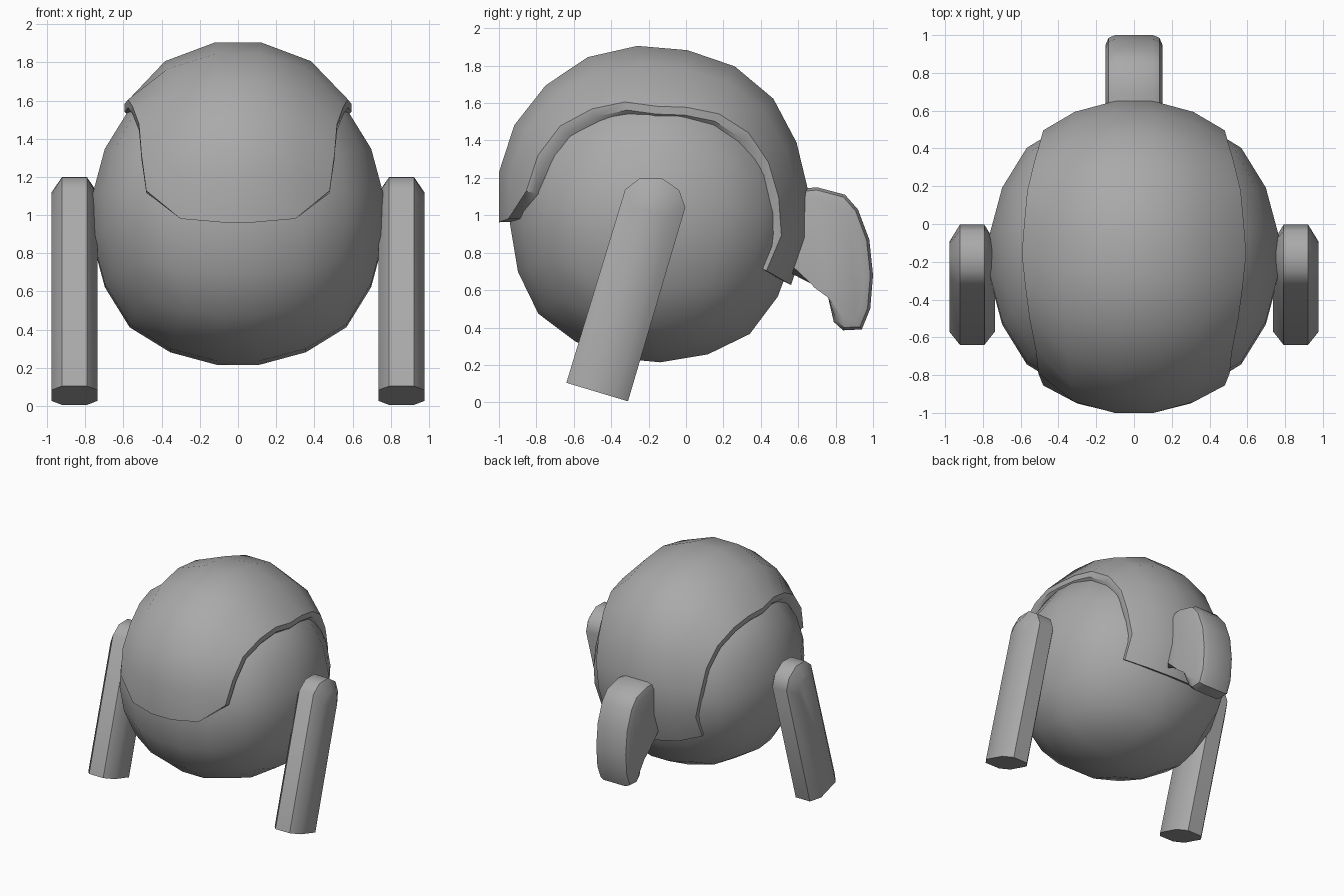
import bpy, bmesh
from math import sin, cos, radians, sqrt
from mathutils import Vector, Matrix

if "Cube" in bpy.data.objects:
    bpy.data.objects.remove(bpy.data.objects["Cube"])

grey = bpy.data.materials.new("plain_grey")
grey.use_nodes = True
COLOR = (0.4, 0.4, 0.4, 1)
grey.diffuse_color = COLOR
grey.node_tree.nodes["Principled BSDF"].inputs["Base Color"].default_value = COLOR


def finish(bm, name):
    """Turn a bmesh into a smooth shaded object with sharp creases."""
    bmesh.ops.recalc_face_normals(bm, faces=bm.faces)
    mesh = bpy.data.meshes.new(name)
    bm.to_mesh(mesh)
    bm.free()
    mesh.materials.append(grey)
    obj = bpy.data.objects.new(name, mesh)
    bpy.context.collection.objects.link(obj)
    bpy.ops.object.select_all(action='DESELECT')
    obj.select_set(True)
    bpy.context.view_layer.objects.active = obj
    bpy.ops.object.shade_smooth_by_angle(angle=radians(40))
    return obj


def lerp_table(table, t):
    for (a, va), (b, vb) in zip(table, table[1:]):
        if t <= b:
            return va + (vb - va) * (t - a) / (b - a)
    return table[-1][1]


def loft(bm, rings, cap=True):
    """Bridge closed vertex rings in order and cap both ends."""
    loops = [[bm.verts.new(p) for p in ring] for ring in rings]
    n = len(loops[0])
    for a, b in zip(loops, loops[1:]):
        for i in range(n):
            j = (i + 1) % n
            bm.faces.new((a[i], a[j], b[j], b[i]))
    bm.faces.new(loops[0])
    bm.faces.new(loops[-1])


# Body: a cube split five by five and rounded to a ball, tipped slightly
BODY = Vector((0, -0.17, 0.985))
bm = bmesh.new()
bmesh.ops.create_cube(bm, size=2)
bmesh.ops.subdivide_edges(bm, edges=bm.edges, cuts=4, use_grid_fill=True)
for v in bm.verts:
    d = Vector([u * (0.62 + 0.38 * abs(u)) for u in v.co]).normalized()
    edge = min(1, (1 - max(abs(c) for c in d)) / 0.29)
    v.co = d * (0.777 + 0.03 * edge)
bmesh.ops.rotate(bm, verts=bm.verts, matrix=Matrix.Rotation(radians(-5.5), 3, 'X'))
bmesh.ops.translate(bm, verts=bm.verts, vec=BODY)
finish(bm, "body")

# Shell: a broad band over the ball, wide on top and rounded at the front end
SHELL = Vector((0, -0.17, 1.05))
WIDTH = [(-120, 0.45), (-106, 0.44), (-87, 0.48), (-64, 0.5), (-33, 0.57), (0, 0.595),
         (29, 0.56), (54, 0.51), (64, 0.51), (84, 0.48), (97, 0.46)]
RADIUS = [(-120, 0.85), (-85, 0.832), (-67, 0.838), (-40, 0.875), (-8, 0.858),
          (20, 0.88), (60, 0.87), (97, 0.84)]
ROWS = 12
bm = bmesh.new()
grid = []
for s in (-1, -0.65, -0.2, 0.2, 0.65, 1):
    front = 96 - 12.5 * s ** 6
    line = []
    for i in range(ROWS + 1):
        deg = -120 + (front + 120) * i / ROWS
        t = radians(deg)
        r = lerp_table(RADIUS, deg) - abs(s) ** 3 * (0.055 * cos(t) ** 2 + 0.01)
        x = s * lerp_table(WIDTH, deg)
        h = sqrt(r * r - x * x)
        line.append(bm.verts.new(SHELL + Vector((x, -h * sin(t), h * cos(t)))))
    grid.append(line)
for a, b in zip(grid, grid[1:]):
    for i in range(ROWS):
        bm.faces.new((a[i], a[i + 1], b[i + 1], b[i]))
# Turned-in rim, then a second step that sinks into the body
for scale in (Vector((1, 0.93, 0.93)), Vector((0.9, 0.9, 0.9))):
    rim = [e for e in bm.edges if e.is_boundary]
    new = bmesh.ops.extrude_edge_only(bm, edges=rim)["geom"]
    for v in new:
        if isinstance(v, bmesh.types.BMVert):
            v.co = BODY + (v.co - BODY) * scale
finish(bm, "shell")

# Tail: a hooked outline with rounded long edges
OUTLINE = [(0.5, 1.13), (0.70, 1.15), (0.85, 1.11), (0.92, 1.03), (0.98, 0.87),
           (1.0, 0.68), (0.985, 0.5), (0.94, 0.39), (0.84, 0.385), (0.79, 0.43),
           (0.76, 0.56), (0.73, 0.64), (0.69, 0.685), (0.5, 0.70)]
bm = bmesh.new()
loft(bm, [[(x, y, z) for y, z in OUTLINE] for x in (-0.15, 0.15)])
caps = [e for e in bm.edges if abs(e.verts[0].co.x - e.verts[1].co.x) < 0.01]
bmesh.ops.bevel(bm, geom=caps, offset=0.05, segments=2, profile=0.5, affect='EDGES')
finish(bm, "tail")

# Legs: leaning bars with chamfered sides and rounded tops
HALF = [(0.172, 0), (0.168, 1.08), (0.11, 1.16)]
PROFILE = HALF + [(0, 1.195)] + [(-v, u) for v, u in reversed(HALF)]
lean = Matrix.Rotation(radians(-16.7), 3, 'X')
foot = Vector((0, -0.475, 0.055))
for name, side in (("left_leg", 1), ("right_leg", -1)):
    bm = bmesh.new()
    rings = []
    for x, kv, ku in ((-0.12, 0.58, 0.93), (-0.065, 1, 1), (0.065, 1, 1), (0.12, 0.58, 0.93)):
        rings.append([lean @ Vector((x, v * kv, u * ku)) + foot + Vector((0.857 * side, 0, 0))
                      for v, u in PROFILE])
    loft(bm, rings)
    bmesh.ops.holes_fill(bm, edges=[e for e in bm.edges if e.is_boundary])
    finish(bm, name)
